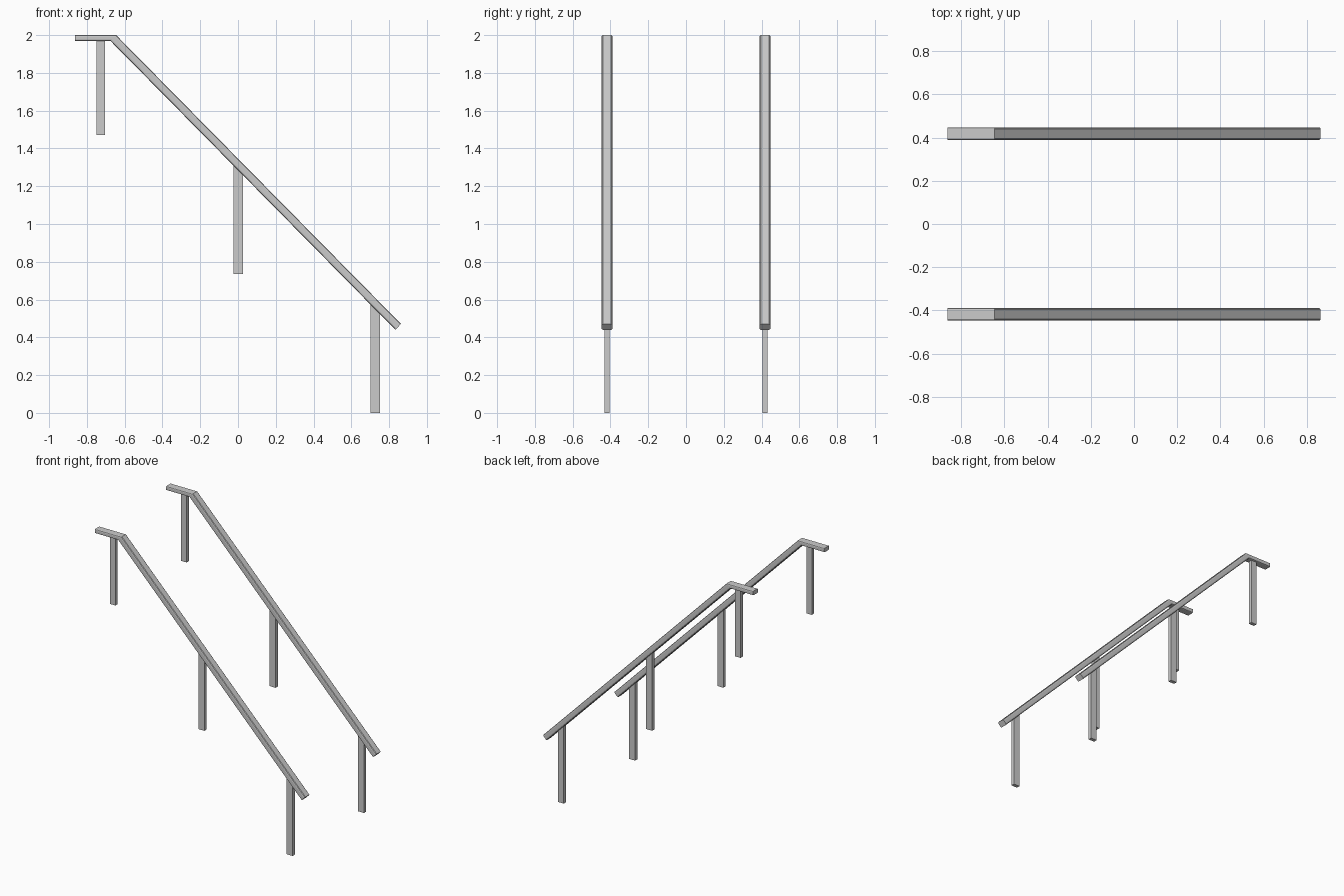
import bpy, bmesh

if "Cube" in bpy.data.objects:
    bpy.data.objects.remove(bpy.data.objects["Cube"])

Y = 0.418          # distance of each handrail from the centre line


def loft(name, rings):
    """Join equal-sized rings of points into a closed solid."""
    bm = bmesh.new()
    loops = [[bm.verts.new(p) for p in r] for r in rings]
    n = len(loops[0])
    for a, b in zip(loops, loops[1:]):
        for i in range(n):
            j = (i + 1) % n
            bm.faces.new((a[i], a[j], b[j], b[i]))
    bm.faces.new(loops[0][::-1])
    bm.faces.new(loops[-1])
    bmesh.ops.recalc_face_normals(bm, faces=bm.faces)
    me = bpy.data.meshes.new(name)
    bm.to_mesh(me)
    bm.free()
    ob = bpy.data.objects.new(name, me)
    bpy.context.collection.objects.link(ob)
    return ob


# Rail cross-section: (sideways offset, depth fraction from top to bottom)
half, c = 0.029, 0.007
side = [(half - c, 0), (half - c * 0.3, 0.08), (half, 0.25),
        (half, 0.75), (half - c * 0.3, 0.92), (half - c, 1)]
profile = side + [(-y, t) for y, t in reversed(side)]

# Top and bottom edge of the rail at its upper end, bend and lower end (x, z)
stations = [((-0.863, 2.0), (-0.863, 1.969)),
            ((-0.645, 2.0), (-0.675, 1.969)),
            ((0.863, 0.471), (0.833, 0.44))]


def slope_z(x):
    """Height just inside the underside of the sloping rail."""
    return 1.969 - (x + 0.675) * 1.014 + 0.012


# Posts: (name, x min, x max, bottom z, top z at each side)
posts = [("upper_post", -0.750, -0.705, 1.47, 1.98, 1.98),
         ("middle_post", -0.024, 0.026, 0.735, slope_z(-0.024), slope_z(0.026)),
         ("lower_post", 0.702, 0.751, 0.0, slope_z(0.702), slope_z(0.751))]

for label, s in (("front", -1), ("back", 1)):
    yc = s * Y
    # Bent handrail
    loft(label + "_handrail",
         [[(t[0] + (b[0] - t[0]) * f, yc + y, t[1] + (b[1] - t[1]) * f)
           for y, f in profile] for t, b in stations])
    # Flat-bar posts with tops cut to the rail slope
    d = 0.0135
    for name, x0, x1, zb, z0, z1 in posts:
        bottom = [(x0, yc - d, zb), (x1, yc - d, zb), (x1, yc + d, zb), (x0, yc + d, zb)]
        top = [(x0, yc - d, z0), (x1, yc - d, z1), (x1, yc + d, z1), (x0, yc + d, z0)]
        loft(label + "_" + name, [bottom, top])
